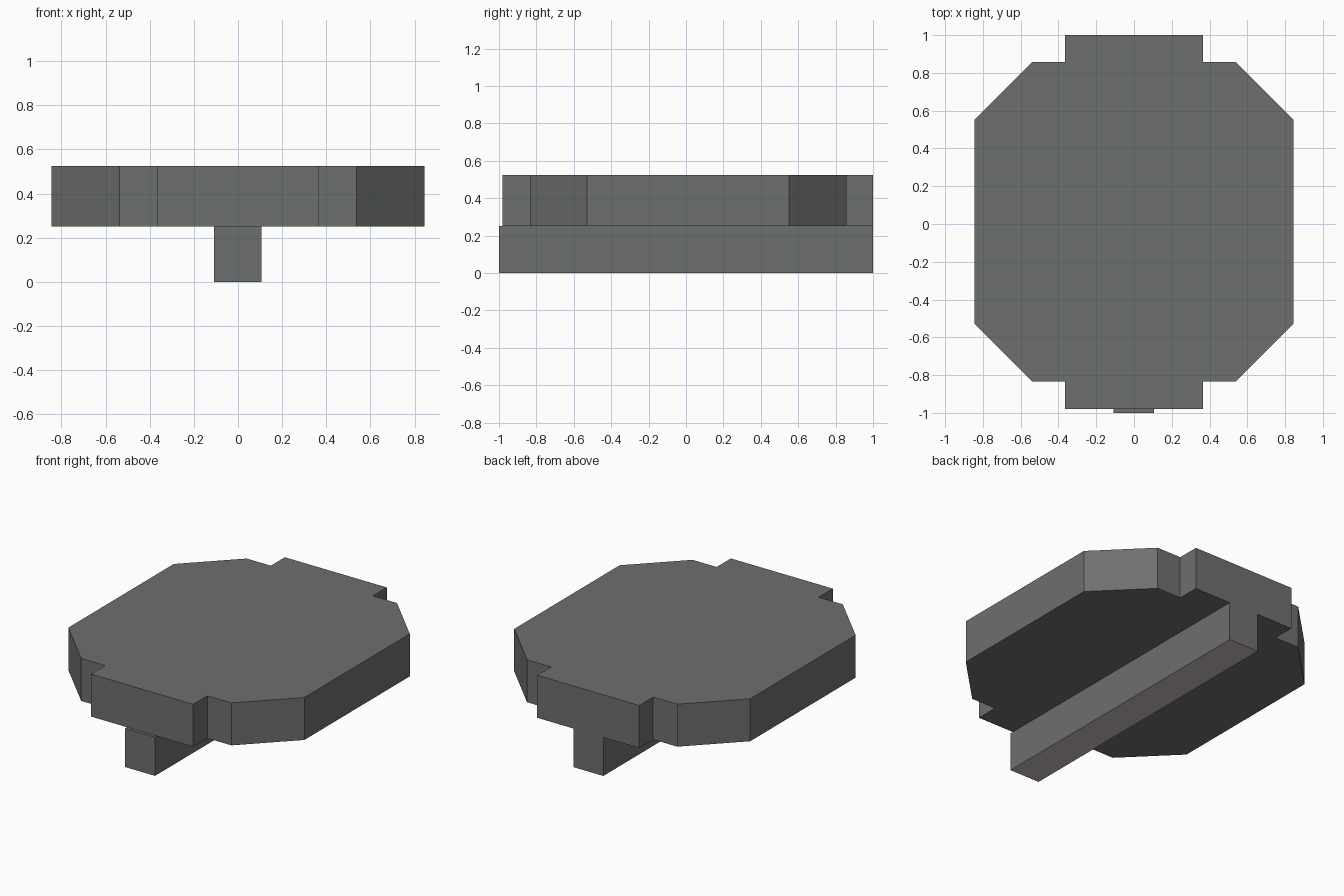
import bpy, bmesh

if "Cube" in bpy.data.objects:
    bpy.data.objects.remove(bpy.data.objects["Cube"])


def material(name, rgb):
    m = bpy.data.materials.new(name)
    m.diffuse_color = (*rgb, 1)
    m.use_nodes = True
    m.node_tree.nodes["Principled BSDF"].inputs["Base Color"].default_value = m.diffuse_color
    return m


grey = material("dark_grey", (0.155, 0.16, 0.158))
pale = material("pale_warm_grey", (0.56, 0.51, 0.505))


def prism(name, outline, z0, z1, mats):
    """Extrude a flat outline from z0 up to z1."""
    bm = bmesh.new()
    base = bm.faces.new([bm.verts.new((x, y, z0)) for x, y in outline])
    ext = bmesh.ops.extrude_face_region(bm, geom=[base], use_keep_orig=True)
    top = [v for v in ext["geom"] if isinstance(v, bmesh.types.BMVert)]
    bmesh.ops.translate(bm, verts=top, vec=(0, 0, z1 - z0))
    bmesh.ops.recalc_face_normals(bm, faces=bm.faces)
    mesh = bpy.data.meshes.new(name)
    bm.to_mesh(mesh)
    bm.free()
    for m in mats:
        mesh.materials.append(m)
    obj = bpy.data.objects.new(name, mesh)
    bpy.context.collection.objects.link(obj)
    return obj


# Plate: chamfered slab with a tab at each end, right half mirrored to the left
half = [(0.365, -0.98), (0.365, -0.835), (0.538, -0.835), (0.845, -0.528),
        (0.845, 0.55), (0.538, 0.857), (0.365, 0.857), (0.365, 1.0)]
prism("plate", half + [(-x, y) for x, y in reversed(half)], 0.25, 0.525, [grey])

# Rail: long bar under the plate, with a paler underside
rail = prism("rail", [(-0.108, -1), (0.106, -1), (0.106, 1), (-0.108, 1)],
             0, 0.25, [grey, pale])
for f in rail.data.polygons:
    if f.normal.z < -0.9:
        f.material_index = 1
